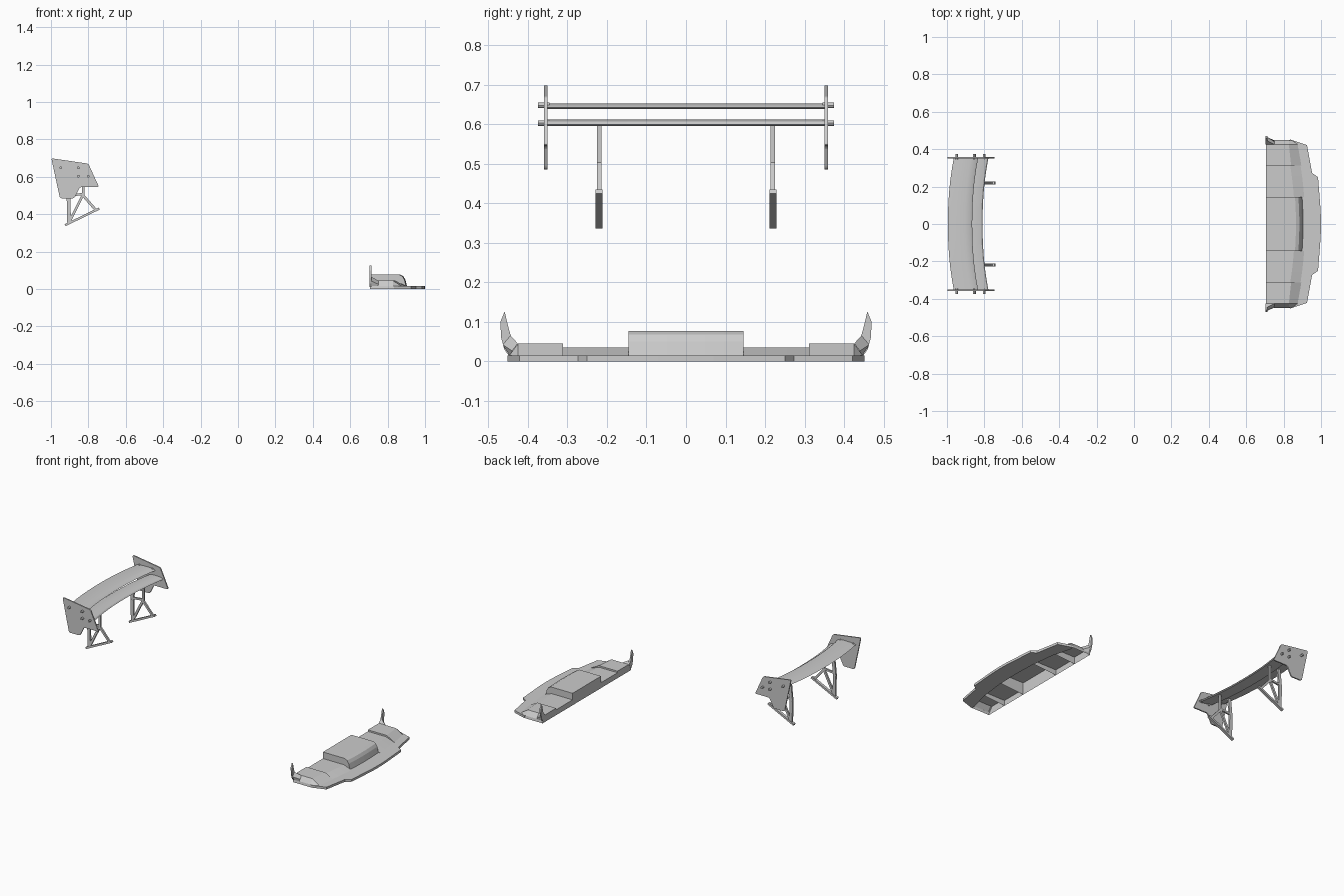
import bpy, bmesh, math
from mathutils import Vector, Matrix

if "Cube" in bpy.data.objects:
    bpy.data.objects.remove(bpy.data.objects["Cube"])


def finish(name, bm, smooth=False):
    bmesh.ops.remove_doubles(bm, verts=bm.verts, dist=1e-5)
    bmesh.ops.recalc_face_normals(bm, faces=bm.faces)
    me = bpy.data.meshes.new(name)
    bm.to_mesh(me)
    bm.free()
    ob = bpy.data.objects.new(name, me)
    bpy.context.collection.objects.link(ob)
    if smooth:
        bpy.context.view_layer.objects.active = ob
        ob.select_set(True)
        bpy.ops.object.shade_smooth_by_angle(angle=math.radians(30))
        ob.select_set(False)
    return ob


def prism(name, pts, vec, bevel=0):
    """Extrude a closed polygon along vec, optionally rounding its corners."""
    bm = bmesh.new()
    vec = Vector(vec)
    a = [bm.verts.new(p) for p in pts]
    b = [bm.verts.new(Vector(p) + vec) for p in pts]
    bm.faces.new(a)
    bm.faces.new(b)
    for i in range(len(a)):
        j = (i + 1) % len(a)
        bm.faces.new((a[i], a[j], b[j], b[i]))
    if bevel:
        bm.edges.ensure_lookup_table()
        edges = [bm.edges.get((a[i], b[i])) for i in range(len(a))]
        bmesh.ops.bevel(bm, geom=edges, offset=bevel, segments=3, profile=0.5, affect='EDGES')
    return finish(name, bm)


def loft(name, rows, closed=False, caps=True, smooth=False):
    """Skin a list of equal-length point rows."""
    bm = bmesh.new()
    vs = [[bm.verts.new(p) for p in r] for r in rows]
    n = len(rows[0])
    for r0, r1 in zip(vs, vs[1:]):
        for i in range(n if closed else n - 1):
            j = (i + 1) % n
            bm.faces.new((r0[i], r0[j], r1[j], r1[i]))
    if caps:
        bm.faces.new(vs[0])
        bm.faces.new(vs[-1])
    return finish(name, bm, smooth)


def bar(name, path, y, depth, width):
    """Flat strut following an x-z path."""
    for k, (p, q) in enumerate(zip(path, path[1:])):
        p, q = Vector((p[0], y, p[1])), Vector((q[0], y, q[1]))
        d = (q - p).normalized()
        n = Vector((-d.z, 0, d.x)) * width / 2
        o = Vector((0, -depth / 2, 0))
        prism(name, [p - n + o, q - n + o, q + n + o, p + n + o], (0, depth, 0))


# --- rear wing: two blades bowed backwards in plan ---
def blade(name, x0, x1, z, t, tilt):
    prof = [(0, 0), (0.3, 0.45), (0.7, 0.6), (0.93, 0.4), (1, 0), (0.93, -0.35), (0.5, -0.2)]
    rows = []
    for k in range(13):
        y = -0.355 + 0.71 * k / 12
        dx = 0.032 * (abs(y) / 0.355) ** 2.2
        rows.append([(x0 + (x1 - x0) * u + dx, y, z + t * v + tilt * (0.5 - u)) for u, v in prof])
    loft(name, rows, closed=True, smooth=True)


blade("upper_wing_blade", -0.995, -0.865, 0.645, 0.014, 0.004)
blade("lower_wing_blade", -0.905, -0.81, 0.604, 0.015, 0.008)

plate = [(-0.998, 0.699), (-0.80, 0.67), (-0.743, 0.545), (-0.845, 0.545),
         (-0.875, 0.485), (-0.952, 0.485)]
bolts = [(-0.947, 0.648), (-0.853, 0.648), (-0.853, 0.603), (-0.80, 0.603)]
for s in (-1, 1):
    # end plate and its bolts
    prism("wing_end_plate", [(x, s * 0.355 - 0.004, z) for x, z in plate], (0, 0.008, 0), 0.009)
    for x, z in bolts:
        bm = bmesh.new()
        bmesh.ops.create_cone(bm, cap_ends=True, segments=12, radius1=0.007, radius2=0.007,
                              depth=0.03,
                              matrix=Matrix.Translation((x, s * 0.36, z)) @ Matrix.Rotation(math.pi / 2, 4, 'X'))
        finish("wing_bolt", bm, True)
    # stand: sloping foot with a braced frame
    y = s * 0.22
    bar("stand_foot", [(-0.925, 0.341), (-0.742, 0.43)], y, 0.017, 0.012)
    bar("stand_rear_leg", [(-0.903, 0.355), (-0.906, 0.49), (-0.895, 0.6)], y, 0.011, 0.02)
    bar("stand_front_leg", [(-0.828, 0.602), (-0.828, 0.5), (-0.76, 0.422)], y, 0.011, 0.014)
    bar("stand_brace", [(-0.828, 0.505), (-0.898, 0.365)], y, 0.011, 0.014)
    bar("stand_crossbar", [(-0.9, 0.5), (-0.828, 0.508)], y, 0.011, 0.012)

# --- front splitter lip ---
half = [(0.998, 0.07), (0.984, 0.25), (0.952, 0.273), (0.925, 0.422), (0.834, 0.452),
        (0.832, 0.43), (0.865, 0.31), (0.885, 0.15)]
for s in (-1, 1):
    pts = [(1.0, 0)] + half + [(0.89, 0)]
    prism("splitter_lip", [(x, s * y, 0) for x, y in pts], (0, 0, 0.015))


# --- hollow decks behind the lip, open underneath ---
def deck(name, y0, y1, prof, n):
    rows = []
    for k in range(n + 1):
        y = y0 + (y1 - y0) * k / n
        rows.append([(x - (0.25 * y * y if x > 0.75 else 0), y, z) for x, z in prof])
    loft(name, rows)


deck("centre_box", -0.145, 0.145, [(0.706, 0), (0.706, 0.077), (0.866, 0.077),
     (0.884, 0.068), (0.895, 0.05), (0.904, 0.015)], 6)
for s in (-1, 1):
    deck("middle_deck", s * 0.145, s * 0.312, [(0.706, 0), (0.706, 0.035), (0.86, 0.035),
         (0.915, 0.015)], 3)
    secs = [(0.312, 0.045, 0.84, 0.895, 0.015), (0.425, 0.045, 0.828, 0.875, 0.015),
            (0.447, 0.016, 0.828, 0.845, 0.015), (0.45, 0, 0.834, 0.84, 0)]
    loft("outer_deck", [[(0.706, s * y, 0), (0.706, s * y, h), (xa, s * y, h), (xb, s * y, e)]
                        for y, h, xa, xb, e in secs], caps=False)
    bm = bmesh.new()
    bm.faces.new([bm.verts.new(p) for p in [(0.706, s * 0.312, 0), (0.706, s * 0.312, 0.045),
                  (0.84, s * 0.312, 0.045), (0.895, s * 0.312, 0.015)]])
    finish("outer_deck_step", bm)
    # upswept winglet and its flare
    fin = [(0.447, 0.012), (0.460, 0.03), (0.468, 0.06), (0.47, 0.10), (0.459, 0.126),
           (0.453, 0.10), (0.444, 0.065), (0.425, 0.042)]
    prism("winglet", [(0.704, s * y, z) for y, z in fin], (0.009, 0, 0))
    loft("winglet_flare", [[(0.713, s * 0.425, 0.044), (0.713, s * 0.444, 0.065), (0.713, s * 0.464, 0.042),
                            (0.713, s * 0.447, 0.015)],
                           [(0.75, s * 0.425, 0.044), (0.75, s * 0.426, 0.045), (0.75, s * 0.44, 0.026),
                            (0.75, s * 0.447, 0.015)]], caps=False)
